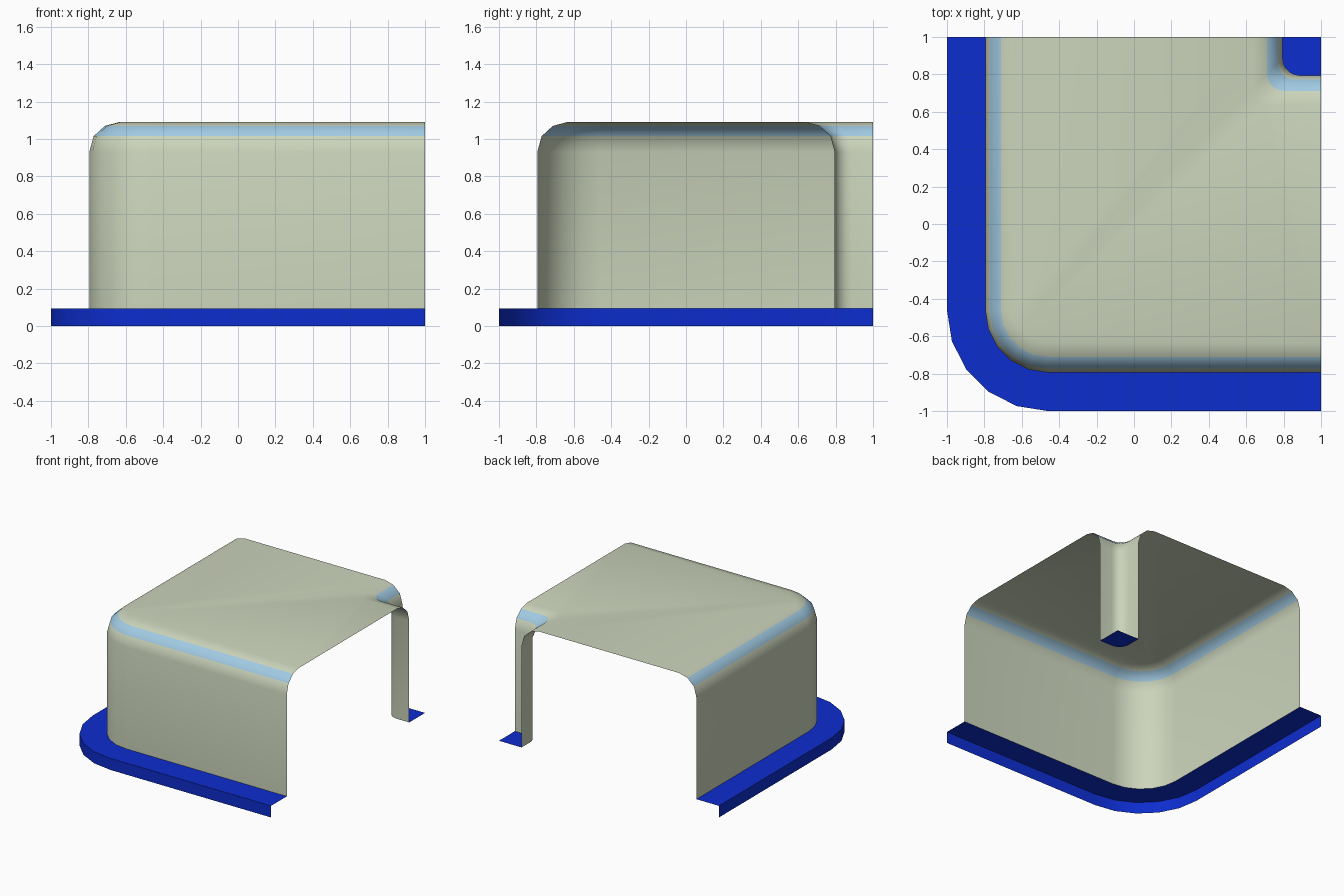
import bpy, bmesh
from math import cos, sin, pi, radians

if "Cube" in bpy.data.objects:
    bpy.data.objects.remove(bpy.data.objects["Cube"])

SEG = 5


def material(name, rgb):
    m = bpy.data.materials.new(name)
    m.diffuse_color = (*rgb, 1)
    m.use_nodes = True
    m.node_tree.nodes["Principled BSDF"].inputs["Base Color"].default_value = m.diffuse_color
    return m


BLUE = material("blue", (0.004, 0.026, 0.62))
CREAM = material("cream", (0.60, 0.66, 0.50))
SKY = material("sky", (0.36, 0.60, 0.78))


def outer(d):
    """Path along the two outer sides, inset by d from the tile edge."""
    r, c = 0.54 - d, -0.46
    arc = [(c - r * cos(a), c - r * sin(a))
           for a in (i * pi / 2 / SEG for i in range(SEG + 1))]
    return [(d - 1, 1)] + arc + [(1, d - 1)]


def notch(d):
    """Path round the small inner corner, d away from the tile edge."""
    r = 0.09
    c = 1 - d + r
    arc = [(c - r * sin(a), c - r * cos(a))
           for a in (i * pi / 2 / SEG for i in range(SEG + 1))]
    return [(1, 1 - d)] + arc + [(1 - d, 1)]


def sweep(bm, path, profile, mats):
    """Sweep (inset, height) steps along a path; return the last row."""
    rows = [[bm.verts.new((x, y, z)) for x, y in path(d)] for d, z in profile]
    for lo, hi, m in zip(rows, rows[1:], mats):
        for i in range(len(lo) - 1):
            f = bm.faces.new((lo[i], lo[i + 1], hi[i + 1], hi[i]))
            f.material_index = m
    return rows[-1]


def finish(bm, name, mats):
    me = bpy.data.meshes.new(name)
    bm.to_mesh(me)
    bm.free()
    ob = bpy.data.objects.new(name, me)
    bpy.context.collection.objects.link(ob)
    for m in mats:
        me.materials.append(m)
    bpy.ops.object.select_all(action='DESELECT')
    bpy.context.view_layer.objects.active = ob
    ob.select_set(True)
    bpy.ops.object.shade_smooth_by_angle(angle=radians(50))


# Base rim: skirt and ledge along the outer sides, plus the notch floor
bm = bmesh.new()
sweep(bm, outer, [(0, 0), (0, 0.095), (0.205, 0.095)], [0, 0])
floor = notch(0.205) + [(1, 1)]
bm.faces.new([bm.verts.new((x, y, 0.095)) for x, y in reversed(floor)])
finish(bm, "base_rim", [BLUE])

# Raised shell: walls, coloured bevel band and flat top
bm = bmesh.new()
STEPS = [(0, 0.095), (0, 0.93), (0.023, 1.015), (0.083, 1.07), (0.158, 1.09)]
MATS = [0, 0, 1, 0]
edge_a = sweep(bm, outer, [(0.205 + d, z) for d, z in STEPS], MATS)
edge_b = sweep(bm, notch, [(0.205 + d, z) for d, z in STEPS], MATS)
bm.faces.new(edge_a + edge_b)
finish(bm, "raised_shell", [CREAM, SKY])
